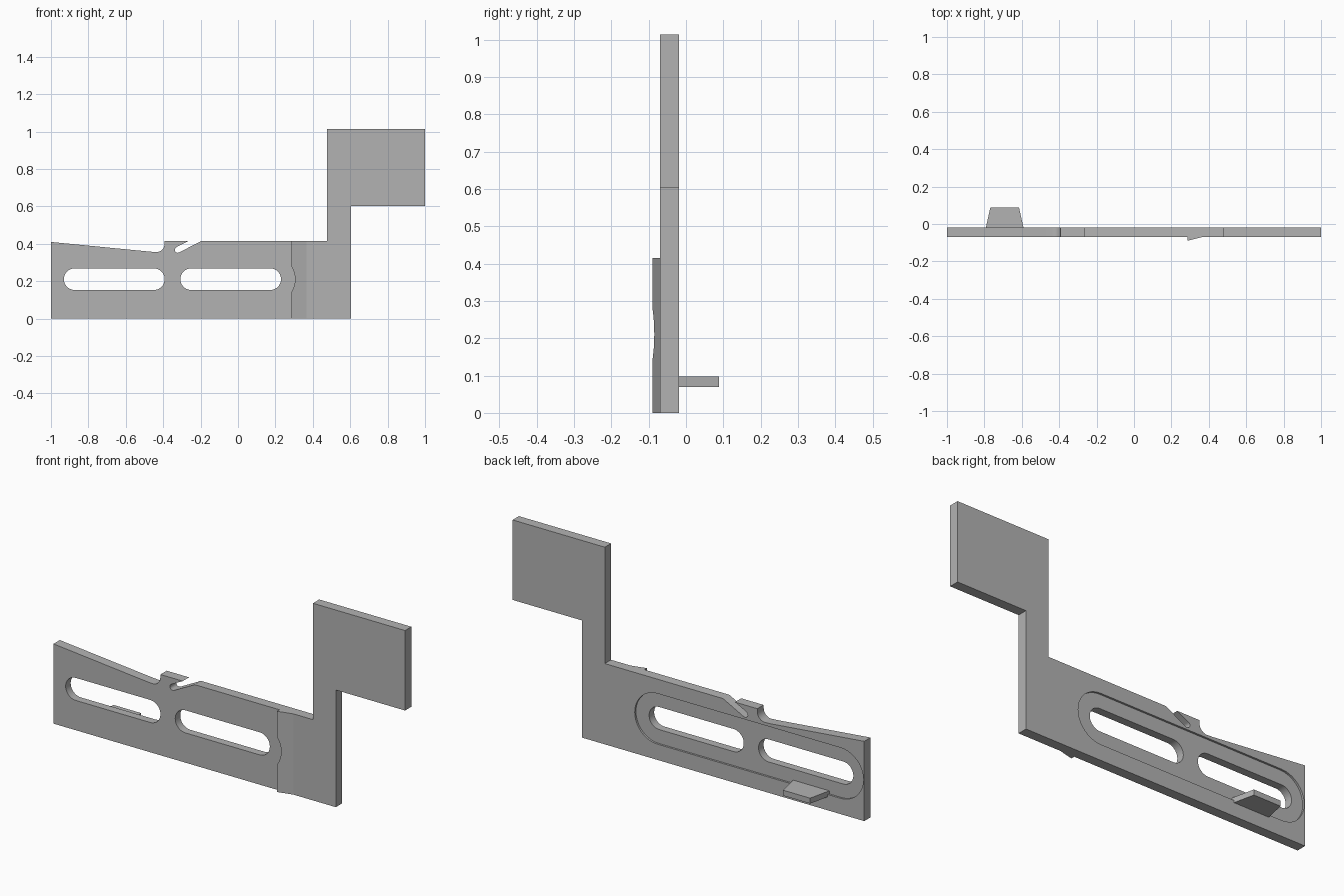
import bpy, bmesh, math

if "Cube" in bpy.data.objects:
    bpy.data.objects.remove(bpy.data.objects["Cube"])

grey = bpy.data.materials.new("plain_grey")
grey.diffuse_color = (0.45, 0.45, 0.45, 1)
grey.use_nodes = True
grey.node_tree.nodes["Principled BSDF"].inputs["Base Color"].default_value = grey.diffuse_color

FRONT, BACK = -0.07, -0.019      # plate faces in y
TOP = 0.415                      # top of the long arm
SLOT_Z = 0.211


def finish(name, bm):
    bmesh.ops.recalc_face_normals(bm, faces=bm.faces)
    mesh = bpy.data.meshes.new(name)
    bm.to_mesh(mesh)
    bm.free()
    mesh.materials.append(grey)
    ob = bpy.data.objects.new(name, mesh)
    bpy.context.collection.objects.link(ob)
    return ob


def extrude(name, pts, vec):
    """Closed 3D outline pushed along a vector."""
    bm = bmesh.new()
    face = bm.faces.new([bm.verts.new(p) for p in pts])
    new = bmesh.ops.extrude_face_region(bm, geom=[face])["geom"]
    bmesh.ops.translate(bm, vec=vec, verts=[v for v in new if isinstance(v, bmesh.types.BMVert)])
    return finish(name, bm)


def arc(cx, cz, r, a0, a1, n):
    return [(cx + r * math.cos(math.radians(a0 + (a1 - a0) * i / n)),
             cz + r * math.sin(math.radians(a0 + (a1 - a0) * i / n))) for i in range(n + 1)]


def stadium(name, x0, x1, r, y0, y1):
    """Rounded slot shape between two arc centres."""
    pts = arc(x1, SLOT_Z, r, -90, 90, 20) + arc(x0, SLOT_Z, r, 90, 270, 20)
    return extrude(name, [(x, y0, z) for x, z in pts], (0, y1 - y0, 0))


def smooth(ob):
    bpy.ops.object.select_all(action='DESELECT')
    ob.select_set(True)
    bpy.context.view_layer.objects.active = ob
    bpy.ops.object.shade_smooth_by_angle(angle=math.radians(30))


# Main plate: long arm with notched hook, riser and square flag
outline = [(-1, 0), (0.605, 0), (0.605, 0.602), (0.999, 0.602), (0.999, 1.013),
           (0.475, 1.013), (0.475, TOP), (-0.197, TOP)]
outline += arc(-0.322, 0.368, 0.016, 296, 116, 8)                  # hook notch
outline += [(-0.265, TOP), (-0.392, TOP)]
outline += arc(-0.435, 0.398, 0.042, 0, -96, 8)                    # fillet behind hook
outline += [(-0.47, 0.358), (-0.52, 0.363), (-1, 0.410)]
plate = extrude("main_plate", [(x, FRONT, z) for x, z in outline], (0, BACK - FRONT, 0))

# Two through slots and the shallow recess on the back
cutters = [stadium("left_slot_cutter", -0.873, -0.45, 0.058, -0.2, 0.2),
           stadium("right_slot_cutter", -0.25, 0.172, 0.058, -0.2, 0.2),
           stadium("recess_cutter", -0.865, 0.175, 0.13, BACK - 0.01, 0.1)]
bpy.context.view_layer.objects.active = plate
for c in cutters:
    c.hide_render = True
    mod = plate.modifiers.new("cut", 'BOOLEAN')
    mod.operation, mod.solver, mod.object = 'DIFFERENCE', 'EXACT', c
    bpy.ops.object.modifier_apply(modifier=mod.name)
for c in cutters:
    bpy.data.objects.remove(c)
smooth(plate)

# Front ramp: steep left edge, scalloped around the slot end, fading to the right
X0, X1 = 0.285, 0.365
half = math.degrees(math.acos((X0 - 0.172) / 0.133))
edge = [(X0, 0)] + arc(0.172, SLOT_Z, 0.133, -half, half, 12) + [(X0, TOP)]
bm = bmesh.new()
rows = []
for x, z in edge:
    y = FRONT - 0.02 * (X1 - x) / (X1 - X0)
    rows.append([bm.verts.new(p) for p in ((x, y, z), (X1, FRONT, z), (x, FRONT, z))])
for a, b in zip(rows, rows[1:]):
    for i in range(3):
        j = (i + 1) % 3
        bm.faces.new((a[i], a[j], b[j], b[i]))
bm.faces.new(rows[0])
bm.faces.new(rows[-1])
smooth(finish("front_ramp", bm))

# Tapered tab standing out of the back
tab = [(-0.795, BACK - 0.012), (-0.588, BACK - 0.012), (-0.591, BACK),
       (-0.615, 0.089), (-0.768, 0.089), (-0.792, BACK)]
extrude("back_tab", [(x, y, 0.069) for x, y in tab], (0, 0, 0.028))
